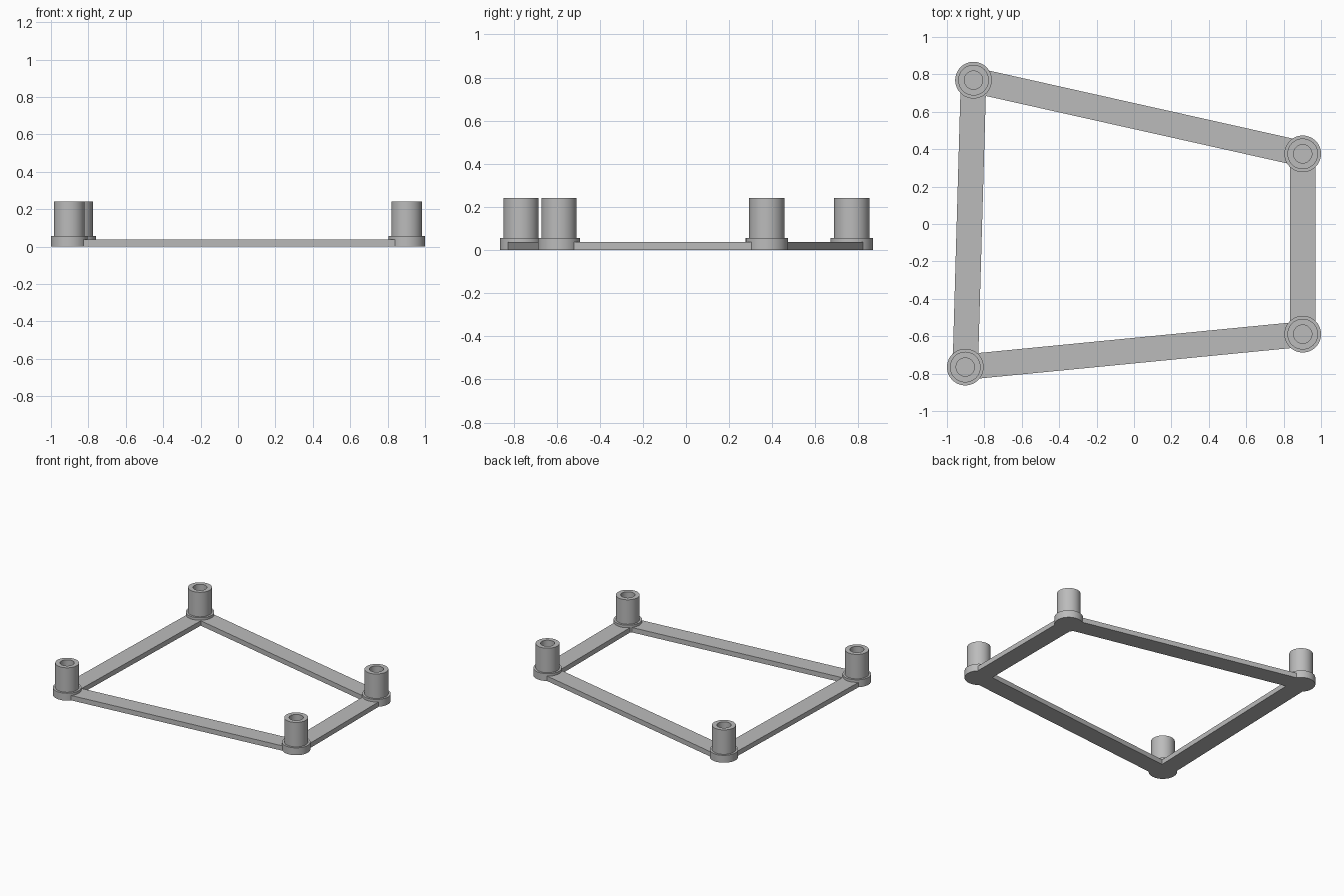
import bpy, bmesh, math
from mathutils import Vector, Matrix

cube = bpy.data.objects.get("Cube")
if cube:
    bpy.data.objects.remove(cube, do_unlink=True)

grey = bpy.data.materials.new("plain grey")
grey.use_nodes = True
colour = (0.5, 0.5, 0.5, 1)
grey.diffuse_color = colour
grey.node_tree.nodes["Principled BSDF"].inputs["Base Color"].default_value = colour

FLANGE_R, POST_R, HOLE_R = 0.098, 0.082, 0.049
FLANGE_H, POST_H = 0.056, 0.242
BAR_W, BAR_H = 0.136, 0.037


def finish(name, bm):
    bmesh.ops.recalc_face_normals(bm, faces=bm.faces)
    mesh = bpy.data.meshes.new(name)
    bm.to_mesh(mesh)
    bm.free()
    mesh.materials.append(grey)
    obj = bpy.data.objects.new(name, mesh)
    bpy.context.collection.objects.link(obj)
    return obj


def standoff(name, place):
    # flanged hollow post, lathed from its half section
    section = [(0, 0), (FLANGE_R, 0), (FLANGE_R, FLANGE_H), (POST_R, FLANGE_H),
               (POST_R, POST_H), (HOLE_R, POST_H), (HOLE_R, FLANGE_H), (0, FLANGE_H)]
    bm = bmesh.new()
    verts = [bm.verts.new((r, 0, z)) for r, z in section]
    edges = [bm.edges.new(pair) for pair in zip(verts, verts[1:])]
    bmesh.ops.spin(bm, geom=verts + edges, cent=(0, 0, 0), axis=(0, 0, 1),
                   angle=math.tau, steps=64)
    bmesh.ops.remove_doubles(bm, verts=bm.verts, dist=0.0001)
    obj = finish(name, bm)
    obj.location = place
    bpy.ops.object.select_all(action="DESELECT")
    obj.select_set(True)
    bpy.context.view_layer.objects.active = obj
    bpy.ops.object.shade_smooth_by_angle(angle=math.radians(30))


def bar(name, a, b):
    # flat strip from one post centre to the next
    span = b - a
    bm = bmesh.new()
    bmesh.ops.create_cube(bm, size=1, matrix=Matrix.Diagonal((span.length, BAR_W, BAR_H, 1)))
    obj = finish(name, bm)
    obj.location = (a + b) / 2 + Vector((0, 0, BAR_H / 2))
    obj.rotation_euler.z = math.atan2(span.y, span.x)


# corners in order around the frame
corners = {
    "front_right": Vector((-0.902, -0.765, 0)),
    "front_left": Vector((0.902, -0.589, 0)),
    "back_left": Vector((0.902, 0.375, 0)),
    "back_right": Vector((-0.858, 0.769, 0)),
}
for corner, place in corners.items():
    standoff(corner + "_standoff", place)

points = list(corners.values())
for i, side in enumerate(("front", "left", "back", "right")):
    bar(side + "_bar", points[i], points[(i + 1) % 4])
